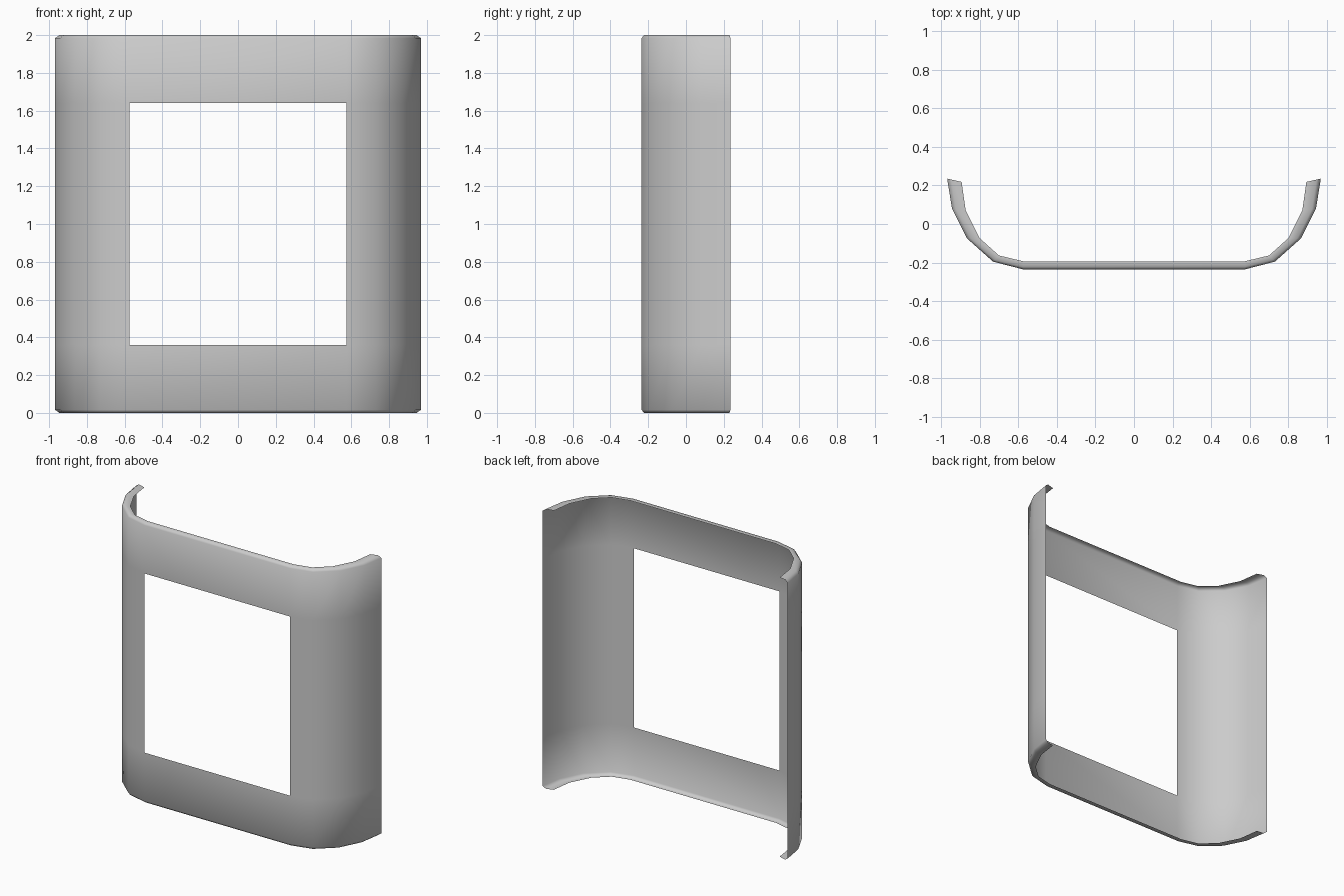
import bpy, bmesh

if "Cube" in bpy.data.objects:
    bpy.data.objects.remove(bpy.data.objects["Cube"])

# Half cross-sections (right side, from window edge to rear end)
outer = [(0.575, -0.235), (0.73, -0.195), (0.865, -0.075), (0.943, 0.08), (0.968, 0.235)]
inner = [(0.575, -0.193), (0.70, -0.163), (0.80, -0.073), (0.872, 0.07), (0.893, 0.218)]


def blend(t):
    """Full cross-section, a fraction t of the way from outer to inner profile."""
    half = [(a[0] + (b[0] - a[0]) * t, a[1] + (b[1] - a[1]) * t)
            for a, b in zip(outer, inner)]
    return [(-x, y) for x, y in reversed(half)] + half


# Rows of (inset, height): curled lip, plain wall, window, plain wall, curled lip
rows = [(1, 0.003), (0.3, 0.0), (0, 0.016), (0, 0.36),
        (0, 1.64), (0, 1.984), (0.3, 2.0), (1, 1.997)]

bm = bmesh.new()
grid = [[bm.verts.new((x, y, z)) for x, y in blend(t)] for t, z in rows]
mid = len(outer) - 1
for r in range(len(rows) - 1):
    for c in range(2 * len(outer) - 1):
        if r == 3 and c == mid:
            continue  # window opening
        bm.faces.new((grid[r][c], grid[r][c + 1], grid[r + 1][c + 1], grid[r + 1][c]))
for f in bm.faces:
    f.smooth = True

# Thin curved shell with window
mesh = bpy.data.meshes.new("window_shell")
bm.to_mesh(mesh)
bm.free()
shell = bpy.data.objects.new("window_shell", mesh)
bpy.context.collection.objects.link(shell)
